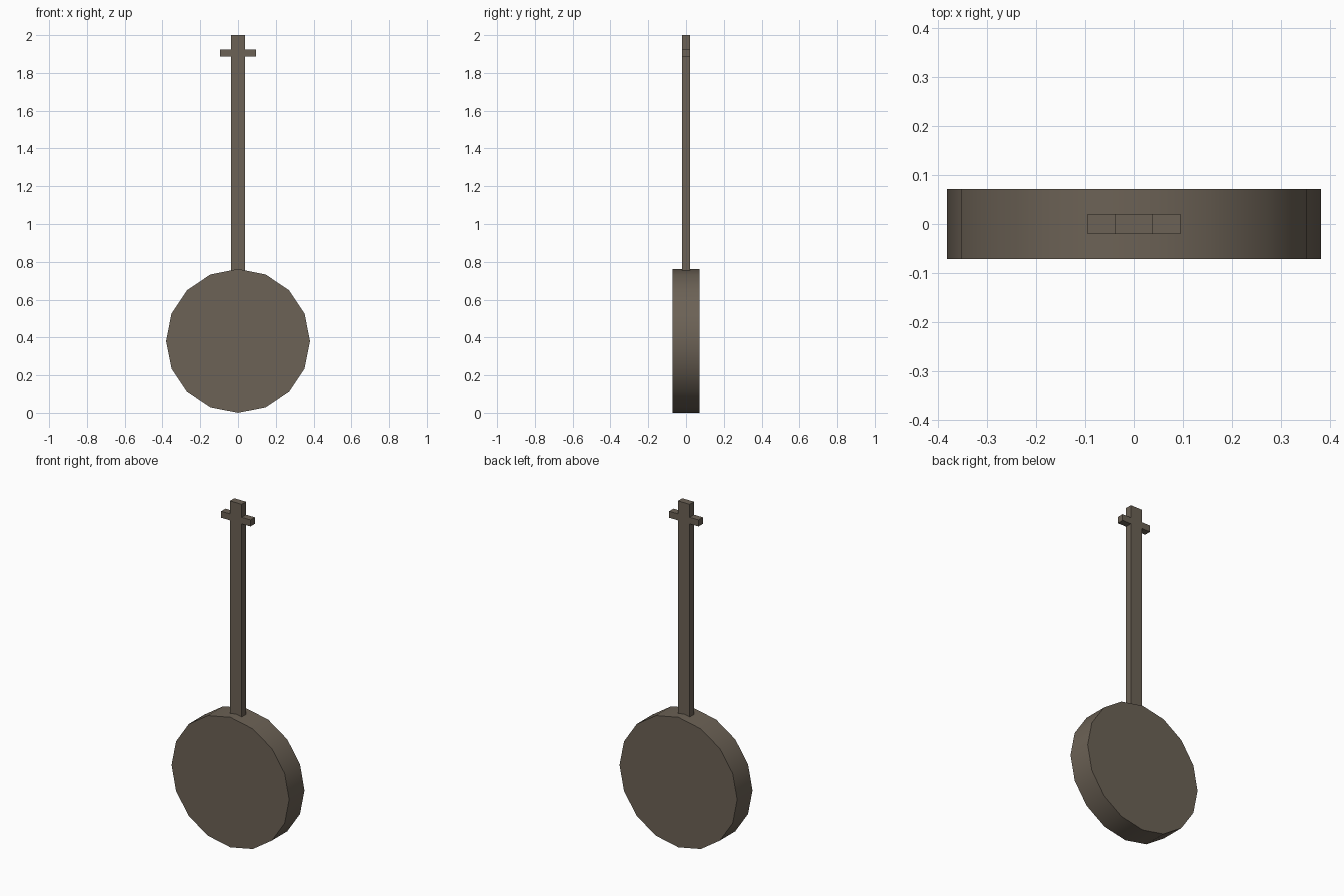
import bpy
import math

if "Cube" in bpy.data.objects:
    bpy.data.objects.remove(bpy.data.objects["Cube"])

wood = bpy.data.materials.new("dark_wood")
wood.diffuse_color = (0.15, 0.122, 0.092, 1)
wood.use_nodes = True
wood.node_tree.nodes["Principled BSDF"].inputs["Base Color"].default_value = wood.diffuse_color

R = 0.381       # drum radius


def finish(name):
    ob = bpy.context.object
    ob.name = ob.data.name = name
    bpy.ops.object.transform_apply(location=False, rotation=True, scale=True)
    ob.data.materials.append(wood)
    return ob


def box(name, width, depth, z0, z1):
    bpy.ops.mesh.primitive_cube_add(size=1, location=(0, 0, (z0 + z1) / 2))
    bpy.context.object.scale = (width, depth, z1 - z0)
    return finish(name)


# Round drum body: 16 sides, a corner pointing straight up, smooth rim
bpy.ops.mesh.primitive_cylinder_add(vertices=16, radius=R, depth=0.142,
                                    location=(0, 0, R),
                                    rotation=(math.pi / 2, 0, 0))
finish("drum_body")
bpy.ops.object.shade_smooth_by_angle(angle=math.radians(30))

# Long neck, sunk slightly into the rim
box("neck", 0.076, 0.04, 2 * R - 0.02, 2.0)

# Tuning peg bar crossing the neck near its top
box("peg_bar", 0.19, 0.04, 1.886, 1.924)
